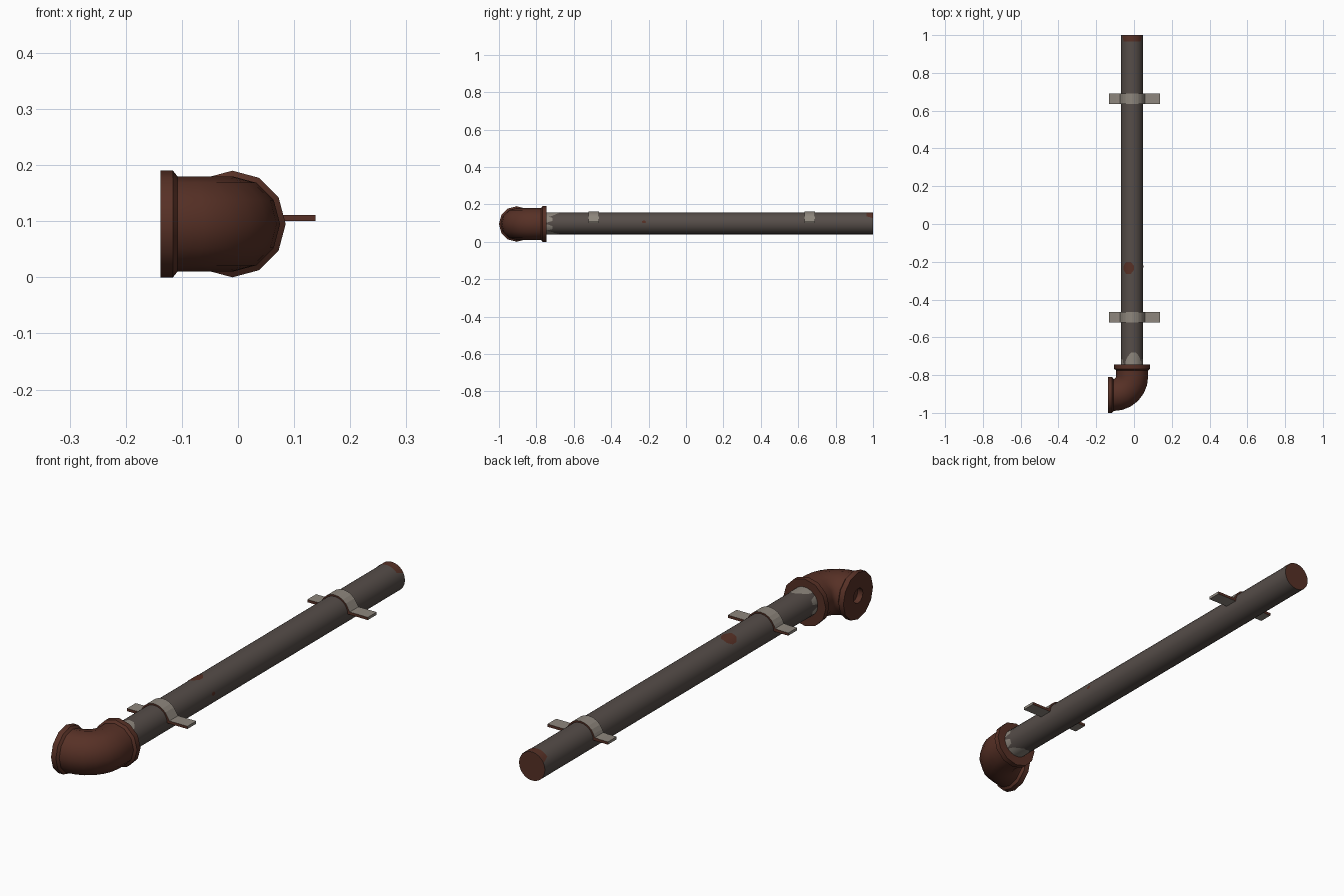
import bpy, bmesh, math
from mathutils import Vector

if "Cube" in bpy.data.objects:
    bpy.data.objects.remove(bpy.data.objects["Cube"])

CX, CZ, R = -0.01, 0.098, 0.058          # pipe axis and radius


def material(name, rgb):
    m = bpy.data.materials.new(name)
    m.diffuse_color = (*rgb, 1)
    m.use_nodes = True
    m.node_tree.nodes["Principled BSDF"].inputs["Base Color"].default_value = m.diffuse_color
    return m


RUST = material("rust", (0.095, 0.030, 0.019))
IRON = material("dark iron", (0.092, 0.074, 0.066))
STEEL = material("worn steel", (0.27, 0.24, 0.205))


def make(name, bm, mats, smooth=None):
    bmesh.ops.recalc_face_normals(bm, faces=bm.faces[:])
    me = bpy.data.meshes.new(name)
    bm.to_mesh(me)
    bm.free()
    ob = bpy.data.objects.new(name, me)
    bpy.context.collection.objects.link(ob)
    for m in mats:
        me.materials.append(m)
    if smooth:
        bpy.ops.object.select_all(action='DESELECT')
        ob.select_set(True)
        bpy.context.view_layer.objects.active = ob
        bpy.ops.object.shade_smooth_by_angle(angle=math.radians(smooth))
    return ob


def sweep(bm, stations, n, z):
    """Skin rings; a station is (x, y, heading, radius), heading 0 = -y, 90 deg = -x."""
    rings = []
    for x, y, a, r in stations:
        ring = []
        for i in range(n):
            t = 2 * math.pi * i / n
            s = r * math.cos(t)
            ring.append(bm.verts.new((x + s * math.cos(a), y - s * math.sin(a), z + r * math.sin(t))))
        rings.append(ring)
    for p, q in zip(rings, rings[1:]):
        for i in range(n):
            j = (i + 1) % n
            bm.faces.new((p[i], p[j], q[j], q[i]))
    bm.faces.new(rings[0])
    bm.faces.new(rings[-1])


# straight pipe with a rusty end cap
bm = bmesh.new()
sweep(bm, [(CX, 1.0, 0, R), (CX, -0.76, 0, R)], 24, CZ)
for f in bm.faces:
    f.material_index = 1 if f.calc_center_median().y > 0.99 else 0
make("pipe", bm, [IRON, RUST], 35)

# elbow: collar, quarter bend, collar, recessed bore
cx, cy, br, q = -0.108, -0.807, 0.098, math.pi / 2
st = [(CX, -0.745, 0, 0.095), (CX, -0.767, 0, 0.095), (CX, -0.775, 0, 0.085)]
for k in range(7):
    a = q * k / 6
    st.append((cx + br * math.cos(a), cy - br * math.sin(a), a, 0.085))
for x, r in [(-0.116, 0.095), (-0.138, 0.095), (-0.138, 0.03), (-0.115, 0.03)]:
    st.append((x, cy - br, q, r))
bm = bmesh.new()
sweep(bm, st, 12, 0.095)
make("elbow", bm, [RUST], 35)


# worn spots: thin skins that follow the pipe
def spot(name, mat, y0, y1, angle, half, steps=6, across=8):
    """half(u) gives the half width in degrees at u = 0..1 along y."""
    bm = bmesh.new()
    rows = []
    for k in range(steps + 1):
        u = k / steps
        row = []
        for i in range(across + 1):
            t = math.radians(angle + half(u) * (2 * i / across - 1))
            row.append(bm.verts.new((CX + (R + 0.001) * math.cos(t), y0 + (y1 - y0) * u,
                                     CZ + (R + 0.001) * math.sin(t))))
        rows.append(row)
    for p, r in zip(rows, rows[1:]):
        for i in range(across):
            bm.faces.new((p[i], r[i], r[i + 1], p[i + 1]))
    ob = make(name, bm, [mat], 35)
    # all skins face outwards
    me = ob.data
    c = me.polygons[0]
    if c.normal.dot(c.center - Vector((CX, c.center.y, CZ))) < 0:
        me.flip_normals()


def octagon(w):
    return lambda u: w * min(1, 0.42 + 1.9 * min(u, 1 - u))


spot("rust_spot_top", RUST, -0.265, -0.20, 110, octagon(29))
spot("rust_spot_side", RUST, -0.235, -0.215, 8, octagon(7))
spot("rust_end_band", RUST, 0.966, 0.9995, 90, lambda u: 50 + 12 * u)
spot("bare_metal_top", STEEL, -0.746, -0.68, 82, lambda u: 46 - 34 * u * u)
spot("bare_metal_bottom", STEEL, -0.746, -0.68, 270, lambda u: 46 - 34 * u * u)
for i, a in enumerate((22, -22, 158, 202)):
    spot("bare_metal_side_%d" % i, STEEL, -0.746, -0.715, a, lambda u: 18 - 9 * u, 3)


# clamps: flat tabs joined by an arch over the pipe
def clamp(name, y, w=0.028):
    arch = [math.radians(172 - 164 * i / 10) for i in range(11)]
    outer = [(-0.133, 0.111), (-0.095, 0.111)]
    outer += [(CX + 0.0645 * math.cos(t), CZ + 0.0645 * math.sin(t)) for t in arch]
    outer[2] = (-0.074, 0.113)
    outer += [(0.138, 0.111)]
    outer[-2] = (0.057, 0.111)
    inner = [(-0.133, 0.10), (-0.095, 0.10)]
    inner += [(CX + 0.057 * math.cos(t), CZ + 0.057 * math.sin(t)) for t in arch]
    inner[2], inner[-1] = (-0.068, 0.10), (0.048, 0.10)
    inner += [(0.138, 0.10)]
    bm = bmesh.new()
    cols = [[bm.verts.new((p[0], y + s, p[1])) for p, s in ((o, -w), (o, w), (i, w), (i, -w))]
            for o, i in zip(outer, inner)]
    for a, b in zip(cols, cols[1:]):
        for k in range(4):
            f = bm.faces.new((a[k], a[(k + 1) % 4], b[(k + 1) % 4], b[k]))
            f.material_index = 1 if k in (1, 3) else 0      # rusty cut edges
    bm.faces.new(cols[0])
    bm.faces.new(cols[-1])
    make(name, bm, [STEEL, RUST])


clamp("clamp_front", -0.493)
clamp("clamp_back", 0.662)
